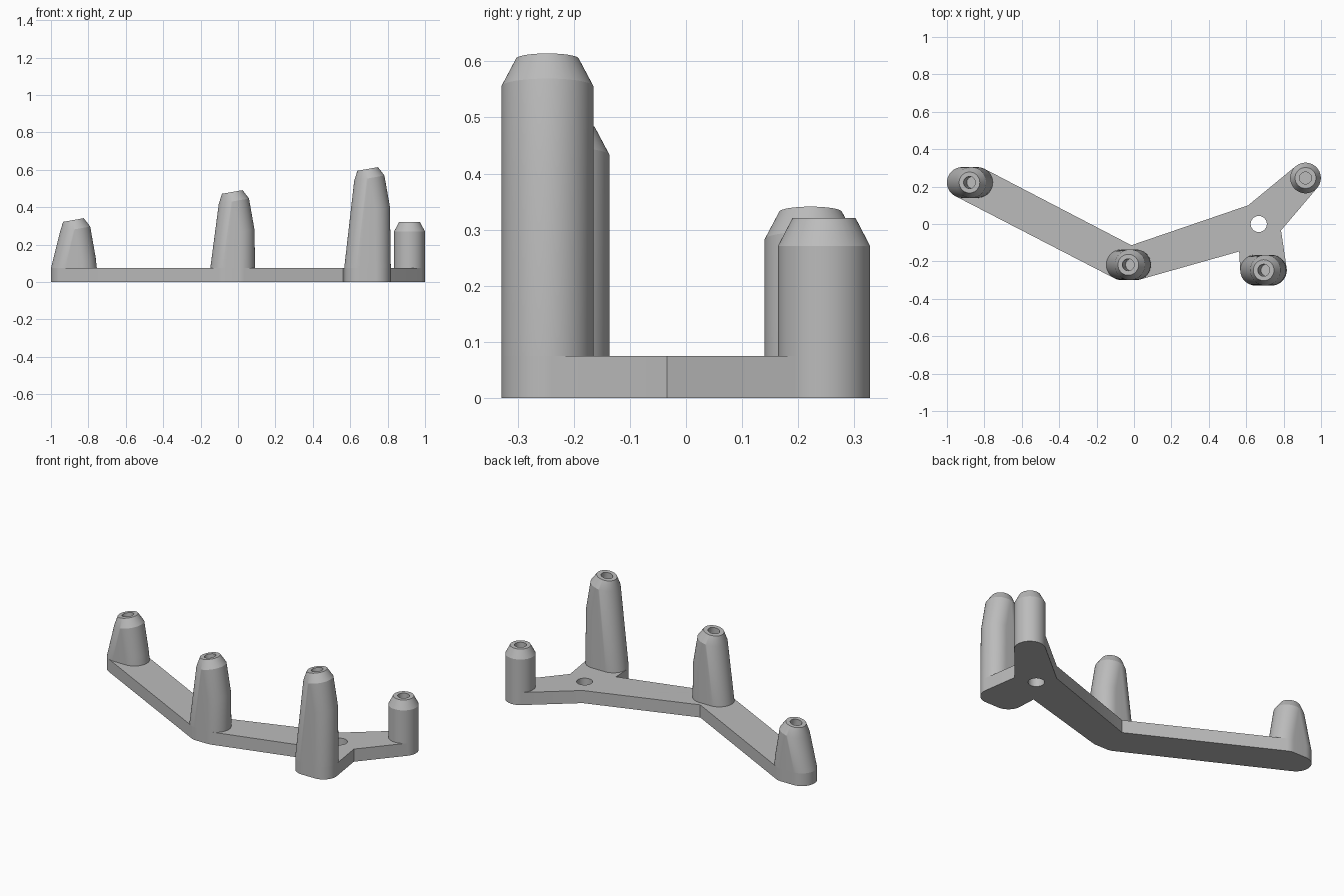
import bpy, bmesh, math
from mathutils import Vector, Matrix

if "Cube" in bpy.data.objects:
    bpy.data.objects.remove(bpy.data.objects["Cube"], do_unlink=True)

THICK = 0.075      # plate thickness
R = 0.082          # post radius
SEG = 64
TILT = math.radians(-10)

grey = bpy.data.materials.new("plain grey")
grey.use_nodes = True
grey.diffuse_color = (0.5, 0.5, 0.5, 1)
grey.node_tree.nodes["Principled BSDF"].inputs["Base Color"].default_value = (0.5, 0.5, 0.5, 1)


def ring(center, radius, tilt=0.0):
    """Points of a circle, leaning about the y axis."""
    rot = Matrix.Rotation(tilt, 3, 'Y')
    angles = [2 * math.pi * i / SEG for i in range(SEG)]
    return [Vector(center) + rot @ Vector((radius * math.cos(a), radius * math.sin(a), 0)) for a in angles]


def hull(name, points):
    """Convex solid wrapped around the points."""
    bm = bmesh.new()
    for p in points:
        bm.verts.new(p)
    res = bmesh.ops.convex_hull(bm, input=bm.verts)
    loose = {g for g in res["geom_interior"] + res["geom_unused"] if isinstance(g, bmesh.types.BMVert)}
    bmesh.ops.delete(bm, geom=list(loose), context='VERTS')
    bmesh.ops.dissolve_limit(bm, angle_limit=math.radians(0.3), verts=bm.verts, edges=bm.edges)
    bmesh.ops.recalc_face_normals(bm, faces=bm.faces)
    mesh = bpy.data.meshes.new(name)
    bm.to_mesh(mesh)
    bm.free()
    mesh.materials.append(grey)
    obj = bpy.data.objects.new(name, mesh)
    bpy.context.collection.objects.link(obj)
    return obj


def combine(obj, other, operation):
    """Apply a boolean and discard the second solid."""
    mod = obj.modifiers.new("combine", 'BOOLEAN')
    mod.operation, mod.solver, mod.object = operation, 'EXACT', other
    bpy.context.view_layer.update()
    mesh = bpy.data.meshes.new_from_object(obj.evaluated_get(bpy.context.evaluated_depsgraph_get()))
    obj.modifiers.clear()
    obj.data = mesh
    bpy.data.objects.remove(other, do_unlink=True)


def smooth(obj):
    bpy.ops.object.select_all(action='DESELECT')
    obj.select_set(True)
    bpy.context.view_layer.objects.active = obj
    bpy.ops.object.shade_smooth_by_angle(angle=math.radians(24))


def footprint(x0, x1, y, z):
    """Rounded slot from x0 to x1."""
    return ring((x0 + R, y, z), R) + ring((x1 - R, y, z), R)


def slab(*footprints):
    """Plate arm wrapped around several footprints."""
    flat = [p for f in footprints for p in f]
    return hull("base_plate", flat + [p + Vector((0, 0, THICK)) for p in flat])


def post(name, foot, collar, tilt, shank):
    """Post with a tapered tip and a blind screw hole."""
    up = Matrix.Rotation(tilt, 3, 'Y') @ Vector((0, 0, 1))
    c = Vector(collar)
    tip = c + up * 0.05
    pts = [p + Vector((0, 0, THICK)) for p in foot]
    pts += ring(c - up * shank, R, tilt) + ring(c, R, tilt) + ring(tip, 0.056, tilt)
    obj = hull(name, pts)
    drill = hull("drill", ring(tip - up * 0.1, 0.032, tilt) + ring(tip + up * 0.05, 0.032, tilt))
    combine(obj, drill, 'DIFFERENCE')
    smooth(obj)


# Footprints shared by plate and posts
foot_a = footprint(-1.0, -0.755, 0.222, 0)
foot_b = footprint(-0.148, 0.091, -0.218, 0)
foot_c = footprint(0.568, 0.817, -0.247, 0)
foot_d = ring((0.917, 0.246, 0), R)
hub = ring((0.667, 0, 0), 0.113)

# Branched base plate with a through hole at the hub
plate = slab(foot_a, foot_b)
for arm in ((foot_b, hub), (hub, foot_c), (hub, foot_d)):
    combine(plate, slab(*arm), 'UNION')
combine(plate, hull("drill", ring((0.667, 0, -0.1), 0.043) + ring((0.667, 0, 0.2), 0.043)), 'DIFFERENCE')
smooth(plate)

# Three leaning posts and one upright post
post("short_post", foot_a, (-0.871, 0.222, 0.282), TILT, 0.17)
post("middle_post", foot_b, (-0.022, -0.218, 0.432), TILT, 0.17)
post("tall_post", foot_c, (0.702, -0.247, 0.555), TILT, 0.17)
post("upright_post", foot_d, (0.917, 0.246, 0.271), 0.0, 0.1)
